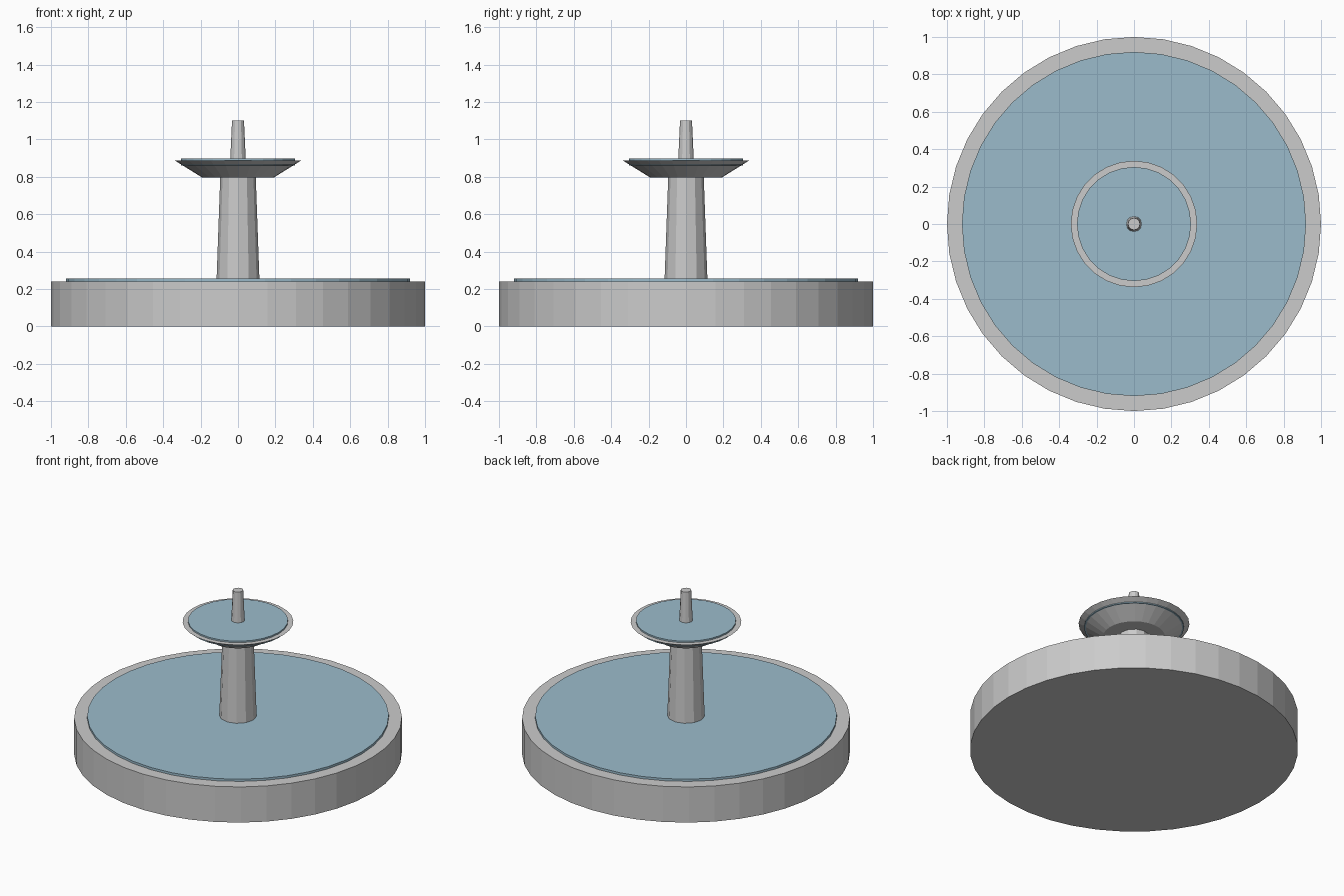
import bpy

if "Cube" in bpy.data.objects:
    bpy.data.objects.remove(bpy.data.objects["Cube"])

water = bpy.data.materials.new("water")
water.diffuse_color = (0.33, 0.5, 0.6, 1)
water.use_nodes = True
water.node_tree.nodes["Principled BSDF"].inputs["Base Color"].default_value = water.diffuse_color


def frustum(name, sides, r_bottom, r_top, z0, z1, mat=None):
    """Upright, flat-shaded capped cone section between two heights."""
    bpy.ops.mesh.primitive_cone_add(vertices=sides, radius1=r_bottom, radius2=r_top,
                                    depth=z1 - z0, location=(0, 0, (z0 + z1) / 2))
    ob = bpy.context.object
    ob.name = name
    if mat:
        ob.data.materials.append(mat)
    return ob


# Lower pool and its water
frustum("basin", 40, 1.0, 1.0, 0.0, 0.24)
frustum("basin_water", 40, 0.92, 0.92, 0.215, 0.255, water)

# Tapered column
frustum("column", 12, 0.115, 0.095, 0.24, 0.80)

# Upper bowl and its water
frustum("bowl", 28, 0.19, 0.338, 0.795, 0.887)
frustum("bowl_water", 28, 0.305, 0.305, 0.86, 0.897, water)

# Spout
frustum("spout", 12, 0.042, 0.032, 0.88, 1.10)
